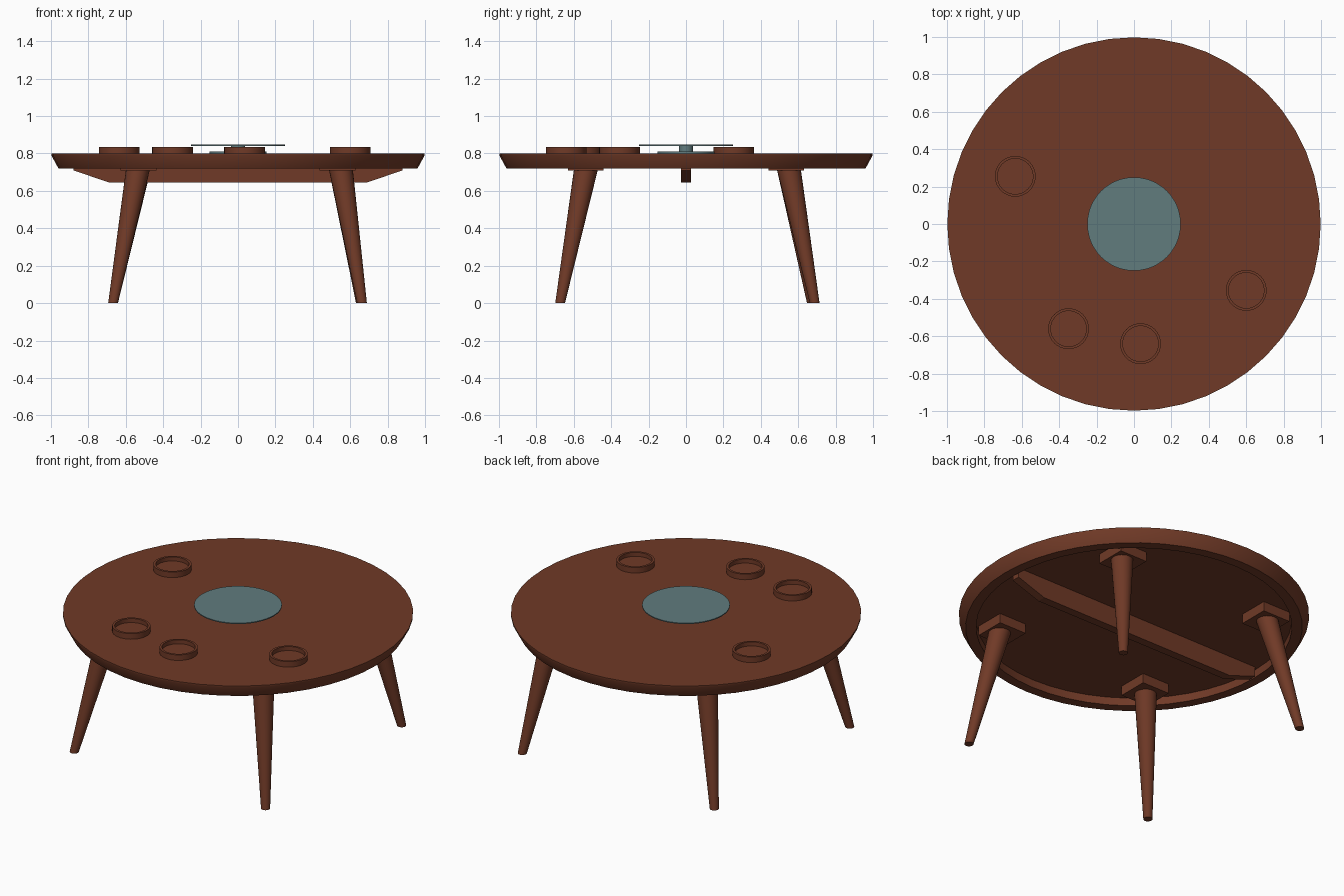
import bpy, bmesh, math

if "Cube" in bpy.data.objects:
    bpy.data.objects.remove(bpy.data.objects["Cube"])


def material(name, rgb):
    m = bpy.data.materials.new(name)
    m.diffuse_color = (*rgb, 1)
    m.use_nodes = True
    m.node_tree.nodes["Principled BSDF"].inputs["Base Color"].default_value = m.diffuse_color
    return m


WOOD = material("dark brown wood", (0.162, 0.042, 0.020))
GLASS = material("blue grey glass", (0.119, 0.200, 0.208))


def finish(name, bm, mat, smooth=True):
    bmesh.ops.recalc_face_normals(bm, faces=bm.faces[:])
    me = bpy.data.meshes.new(name)
    bm.to_mesh(me)
    bm.free()
    me.materials.append(mat)
    ob = bpy.data.objects.new(name, me)
    bpy.context.collection.objects.link(ob)
    if smooth:
        bpy.ops.object.select_all(action='DESELECT')
        ob.select_set(True)
        bpy.context.view_layer.objects.active = ob
        bpy.ops.object.shade_smooth_by_angle(angle=math.radians(35))
    return ob


def rings(name, sections, n, mat):
    """Closed round solid from horizontal circles (x, y, z, radius), capped at both ends."""
    bm = bmesh.new()
    loops = [[bm.verts.new((x + r * math.cos(math.tau * i / n),
                            y + r * math.sin(math.tau * i / n), z))
              for i in range(n)] for x, y, z, r in sections]
    for a, b in zip(loops, loops[1:]):
        for i in range(n):
            j = (i + 1) % n
            bm.faces.new((a[i], a[j], b[j], b[i]))
    bm.faces.new(loops[0])
    bm.faces.new(loops[-1])
    return finish(name, bm, mat)


def prism(name, profile, y0, y1, mat):
    """Extrude an x/z outline along y."""
    bm = bmesh.new()
    f = bm.faces.new([bm.verts.new((x, y0, z)) for x, z in profile])
    ext = bmesh.ops.extrude_face_region(bm, geom=[f])
    for v in ext["geom"]:
        if isinstance(v, bmesh.types.BMVert):
            v.co.y = y1
    return finish(name, bm, mat, False)


# Table top: sloped rim, recessed underside
rings("table_top", [(0, 0, 0.77, 0.90), (0, 0, 0.72, 0.90), (0, 0, 0.72, 0.96),
                    (0, 0, 0.79, 0.998), (0, 0, 0.80, 0.998)], 48, WOOD)

# Stretcher under the top, with chamfered ends
prism("under_stretcher", [(-0.88, 0.772), (-0.88, 0.71), (-0.69, 0.645),
                          (0.69, 0.645), (0.88, 0.71), (0.88, 0.772)],
      -0.026, 0.026, WOOD)

# Splayed tapered legs with square mounting blocks: top x, y and foot x, y
legs = {"front_left": (-0.535, -0.535, -0.668, -0.673),
        "front_right": (0.55, -0.535, 0.663, -0.673),
        "back_left": (-0.53, 0.55, -0.668, 0.673),
        "back_right": (0.55, 0.55, 0.657, 0.688)}
for side, (tx, ty, fx, fy) in legs.items():
    rings(side + "_leg", [(fx, fy, 0, 0.026), (tx, ty, 0.715, 0.064)], 24, WOOD)
    bx, by = math.copysign(0.532, tx), math.copysign(0.535, ty)
    prism(side + "_leg_block", [(bx - 0.095, 0.71), (bx + 0.095, 0.71),
                                (bx + 0.095, 0.772), (bx - 0.095, 0.772)],
          by - 0.095, by + 0.095, WOOD)

# Coasters: shallow round trays
for k, (x, y) in enumerate([(-0.635, 0.255), (-0.35, -0.56),
                            (0.035, -0.64), (0.60, -0.355)]):
    rings(f"coaster_{k + 1}", [(x, y, 0.80, 0.109), (x, y, 0.835, 0.109),
                               (x, y, 0.835, 0.095), (x, y, 0.81, 0.095)], 32, WOOD)

# Turntable: base plate, hub and glass disc
rings("turntable_base", [(0, 0, 0.801, 0.153), (0, 0, 0.811, 0.153)], 32, GLASS)
rings("turntable_hub", [(0, 0, 0.81, 0.038), (0, 0, 0.842, 0.038)], 24, GLASS)
rings("turntable_disc", [(0, 0, 0.841, 0.25), (0, 0, 0.847, 0.25)], 48, GLASS)
